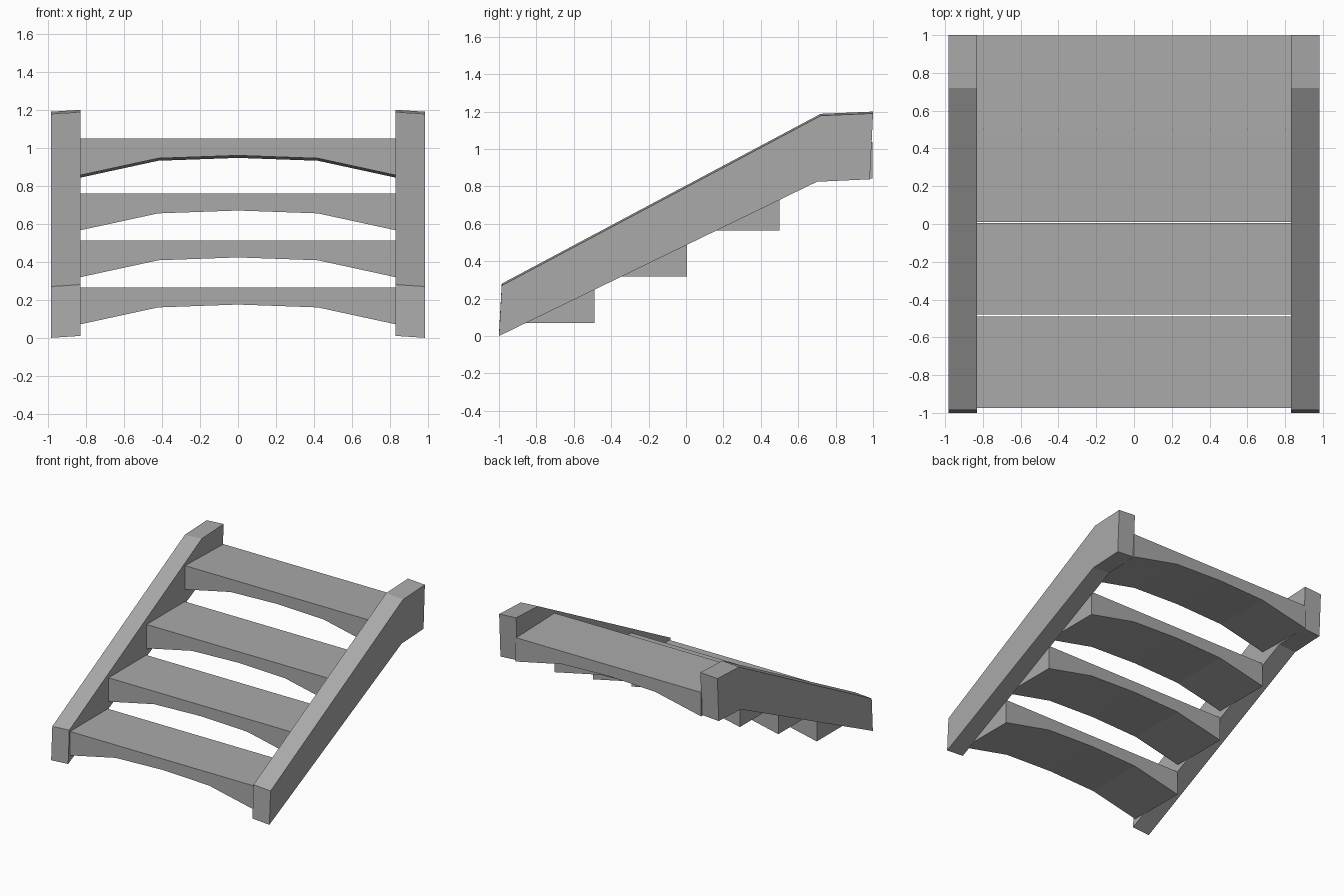
import bpy
import bmesh

cube = bpy.data.objects.get("Cube")
if cube:
    bpy.data.objects.remove(cube, do_unlink=True)

grey = bpy.data.materials.new("plain grey")
grey.use_nodes = True
grey.diffuse_color = (0.4, 0.4, 0.4, 1)
grey.node_tree.nodes["Principled BSDF"].inputs["Base Color"].default_value = (0.4, 0.4, 0.4, 1)


def loft(name, ring_a, ring_b):
    """Solid prism joining two matching outlines."""
    bm = bmesh.new()
    a = [bm.verts.new(p) for p in ring_a]
    b = [bm.verts.new(p) for p in ring_b]
    bm.faces.new(a)
    bm.faces.new(b[::-1])
    for i in range(len(a)):
        j = (i + 1) % len(a)
        bm.faces.new((a[i], b[i], b[j], a[j]))
    bmesh.ops.recalc_face_normals(bm, faces=bm.faces)
    mesh = bpy.data.meshes.new(name)
    bm.to_mesh(mesh)
    bm.free()
    mesh.materials.append(grey)
    obj = bpy.data.objects.new(name, mesh)
    bpy.context.collection.objects.link(obj)
    return obj


# Side rails: sloped beam with a level top end, inner side slightly higher
RAIL = [(-1, 0), (-0.985, 0.27), (0.72, 1.178), (1, 1.19), (0.983, 0.838), (0.70, 0.825)]
for name, side in (("left_rail", 1), ("right_rail", -1)):
    loft(name,
         [(side * 0.83, y, z + 0.01) for y, z in RAIL],
         [(side * 0.983, y, z) for y, z in RAIL])

# Treads: flat top, arched underside; the top one dips towards the back
UNDERSIDE = [(0.835, -0.195), (0.42, -0.105), (0, -0.09), (-0.42, -0.105), (-0.835, -0.195)]
OUTLINE = [(-0.835, 0), (0.835, 0)] + UNDERSIDE
TREADS = [(-0.975, -0.49, 0.265, 0), (-0.48, 0.005, 0.513, 0),
          (0.01, 0.50, 0.76, 0), (0.505, 0.998, 1.05, 0.013)]
for i, (front, back, top, dip) in enumerate(TREADS):
    loft(f"tread_{i + 1}",
         [(x, front, top + z) for x, z in OUTLINE],
         [(x, back, top + z - dip) for x, z in OUTLINE])
